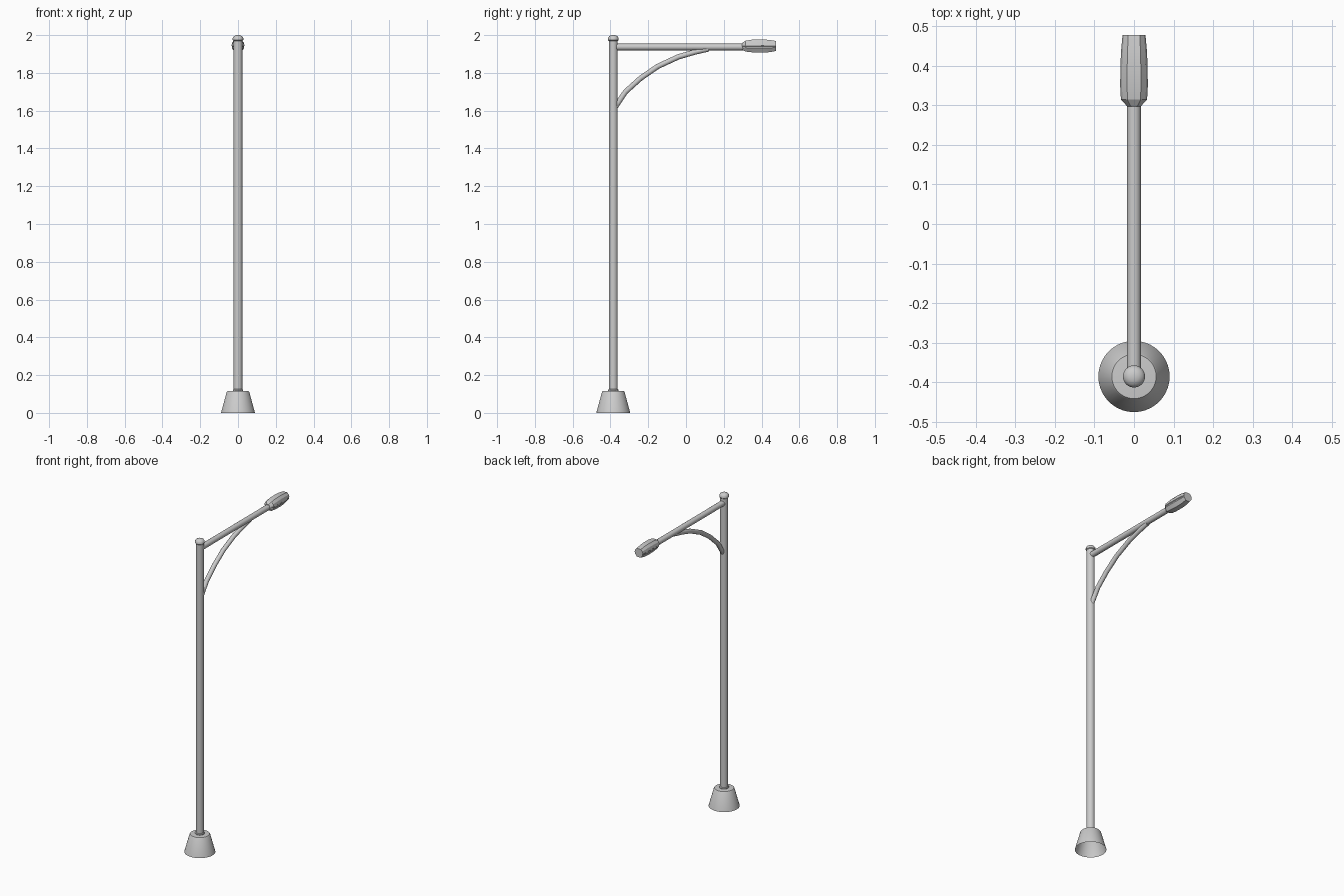
import bpy, bmesh, math
from mathutils import Vector

if "Cube" in bpy.data.objects:
    bpy.data.objects.remove(bpy.data.objects["Cube"])

POLE_Y = -0.385


def finish(name, bm, angle=35):
    bmesh.ops.recalc_face_normals(bm, faces=bm.faces)
    me = bpy.data.meshes.new(name)
    bm.to_mesh(me)
    bm.free()
    ob = bpy.data.objects.new(name, me)
    bpy.context.collection.objects.link(ob)
    bpy.ops.object.select_all(action='DESELECT')
    ob.select_set(True)
    bpy.context.view_layer.objects.active = ob
    bpy.ops.object.shade_smooth_by_angle(angle=math.radians(angle))
    return ob


def loft(name, rings, cap_start=True, cap_end=True, angle=35):
    bm = bmesh.new()
    loops = [[bm.verts.new(p) for p in r] for r in rings]
    n = len(loops[0])
    for a, b in zip(loops, loops[1:]):
        for i in range(n):
            j = (i + 1) % n
            bm.faces.new((a[i], a[j], b[j], b[i]))
    if cap_start:
        bm.faces.new(loops[0])
    if cap_end:
        bm.faces.new(loops[-1])
    return finish(name, bm, angle)


def turned(name, profile, sides=32, cap_start=True):
    # profile of (radius, z) spun around the pole axis
    rings = [[(r * math.cos(2 * math.pi * i / sides),
               POLE_Y + r * math.sin(2 * math.pi * i / sides), z)
              for i in range(sides)] for r, z in profile]
    return loft(name, rings, cap_start)


def tube(name, path, radius, sides=12):
    # path of (y, z) points in the x = 0 plane
    pts = [Vector((0, y, z)) for y, z in path]
    rings = []
    for k, p in enumerate(pts):
        t = (pts[min(k + 1, len(pts) - 1)] - pts[max(k - 1, 0)]).normalized()
        side = Vector((1, 0, 0))
        up = side.cross(t)
        rings.append([p + radius * (side * math.cos(a) + up * math.sin(a))
                      for a in (2 * math.pi * i / sides for i in range(sides))])
    return loft(name, rings)


# Hollow tapered foot, open underneath
turned("base", [(0.09, 0), (0.06, 0.11), (0.056, 0.115), (0.024, 0.117)], 40, False)

# Post with a small collar at the foot
turned("pole", [(0.027, 0.112), (0.027, 0.122), (0.0235, 0.126), (0.0235, 1.98)], 24)

# Domed cap on the post
turned("pole_cap", [(0.024, 1.97), (0.028, 1.974), (0.028, 1.985),
                    (0.022, 1.994), (0.012, 1.999), (0.003, 2.0)], 24)

# Horizontal arm and curved brace
tube("arm", [(POLE_Y, 1.937), (0.31, 1.937)], 0.0175, 16)
tube("brace", [(-0.38, 1.61), (-0.32, 1.70), (-0.24, 1.772), (-0.15, 1.834),
               (-0.04, 1.885), (0.05, 1.911), (0.12, 1.927)], 0.014)

# Lamp head: section with a side seam, mirrored, lofted along y
half = [(0.5, 1), (0.87, 0.6), (1, 0.1), (0.9, 0), (0.93, -0.25), (0.5, -1)]
section = half + [(-x, z) for x, z in reversed(half)]
stations = [  # y, half width, height above and below the centre
    (0.297, 0.017, 0.018, 0.018), (0.314, 0.033, 0.030, 0.027),
    (0.35, 0.035, 0.036, 0.031), (0.41, 0.034, 0.037, 0.033),
    (0.445, 0.032, 0.034, 0.030), (0.477, 0.029, 0.029, 0.024)]
loft("lamp_head", [[(x * w, y, 1.94 + z * (up if z > 0 else down)) for x, z in section]
                   for y, w, up, down in stations], angle=25)
